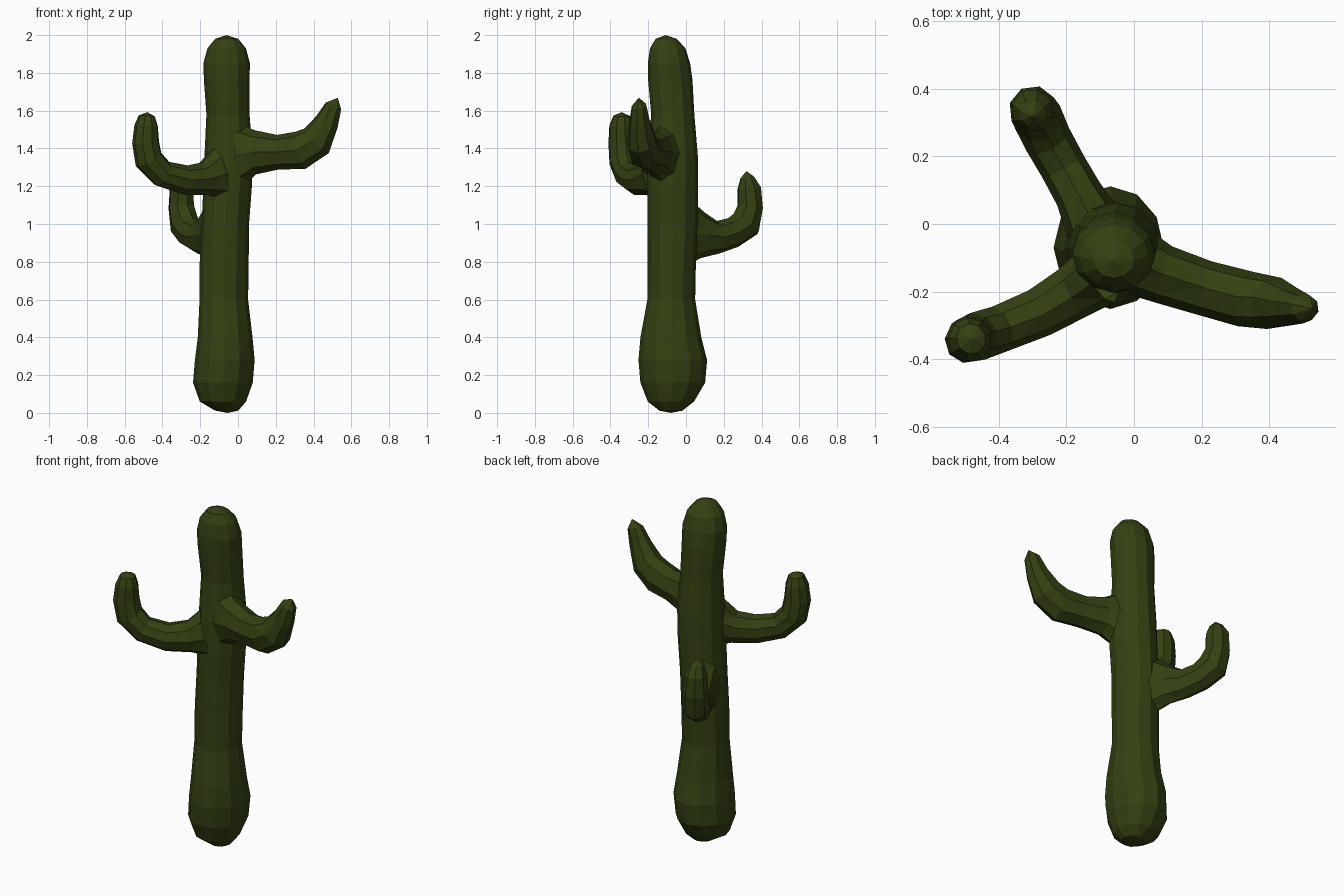
import bpy, bmesh, math
from mathutils import Vector

green = bpy.data.materials.new("cactus green")
green.diffuse_color = (0.034, 0.052, 0.006, 1)


def tube(name, rings, tip, sides, start=None, twist=0.0):
    """Faceted tube through (x, y, z, radius_a, radius_b) rings.
    radius_a lies along the bend / depth, radius_b sideways. Closed by a fan at tip."""
    pts = [Vector(r[:3]) for r in rings]
    out = pts[-1] - pts[0]
    upright = start is not None
    side = Vector((1, 0, 0)) if upright else Vector((-out.y, out.x, 0)).normalized()
    bm = bmesh.new()
    loops = []
    for i, r in enumerate(rings):
        t = pts[min(i + 1, len(pts) - 1)] - pts[max(i - 1, 0)]
        t = Vector((0, 0, 1)) if upright else t.normalized()
        up = t.cross(side).normalized()
        loop = []
        for k in range(sides):
            a = 2 * math.pi * (k + 0.5 * (i % 2) * twist) / sides
            loop.append(bm.verts.new(pts[i] + 1.02 * (side * r[4] * math.cos(a) + up * r[3] * math.sin(a))))
        loops.append(loop)
    for a, b in zip(loops, loops[1:]):
        for k in range(sides):
            n = (k + 1) % sides
            bm.faces.new((a[k], a[n], b[n], b[k]))
    ends = [(loops[-1], tip)] + ([(loops[0], start)] if upright else [])
    for loop, p in ends:
        v = bm.verts.new(p)
        for k in range(sides):
            bm.faces.new((loop[k], loop[(k + 1) % sides], v))
    bmesh.ops.recalc_face_normals(bm, faces=bm.faces)
    bmesh.ops.triangulate(bm, faces=bm.faces)
    mesh = bpy.data.meshes.new(name)
    bm.to_mesh(mesh)
    bm.free()
    mesh.materials.append(green)
    obj = bpy.data.objects.new(name, mesh)
    bpy.context.collection.objects.link(obj)
    return obj


# Trunk: swollen foot, slim waist, rounded head
tube("trunk", [
    (-0.06, -0.08, 0.012, 0.06, 0.06),
    (-0.08, -0.08, 0.06, 0.12, 0.12),
    (-0.08, -0.07, 0.16, 0.168, 0.155),
    (-0.07, -0.07, 0.28, 0.178, 0.155),
    (-0.068, -0.08, 0.40, 0.158, 0.142),
    (-0.075, -0.078, 0.60, 0.124, 0.126),
    (-0.073, -0.075, 0.80, 0.125, 0.127),
    (-0.067, -0.07, 1.00, 0.13, 0.123),
    (-0.055, -0.07, 1.20, 0.132, 0.126),
    (-0.05, -0.07, 1.36, 0.13, 0.125),
    (-0.053, -0.07, 1.58, 0.112, 0.112),
    (-0.06, -0.083, 1.76, 0.115, 0.118),
    (-0.06, -0.09, 1.85, 0.11, 0.121),
    (-0.06, -0.097, 1.93, 0.092, 0.10),
    (-0.06, -0.105, 1.98, 0.055, 0.06),
], (-0.06, -0.107, 2.0), 12, start=(-0.055, -0.08, 0.0))

# Left arm, reaching forward
tube("left_arm", [
    (-0.10, -0.145, 1.265, 0.14, 0.095),
    (-0.18, -0.20, 1.24, 0.088, 0.082),
    (-0.28, -0.26, 1.232, 0.078, 0.074),
    (-0.40, -0.31, 1.265, 0.072, 0.07),
    (-0.472, -0.335, 1.34, 0.076, 0.072),
    (-0.488, -0.342, 1.43, 0.072, 0.068),
    (-0.485, -0.342, 1.52, 0.062, 0.065),
    (-0.482, -0.34, 1.572, 0.043, 0.045),
], (-0.48, -0.34, 1.592), 9)

# Right arm, highest and pointed outward
tube("right_arm", [
    (0.01, -0.11, 1.37, 0.17, 0.10),
    (0.09, -0.15, 1.38, 0.115, 0.085),
    (0.21, -0.19, 1.38, 0.09, 0.08),
    (0.33, -0.222, 1.39, 0.10, 0.082),
    (0.415, -0.235, 1.44, 0.092, 0.077),
    (0.47, -0.245, 1.54, 0.065, 0.055),
    (0.505, -0.248, 1.625, 0.045, 0.04),
], (0.528, -0.25, 1.668), 8)

# Back arm, lowest and shortest
tube("back_arm", [
    (-0.12, 0.00, 0.95, 0.18, 0.085),
    (-0.165, 0.09, 0.94, 0.118, 0.07),
    (-0.21, 0.17, 0.93, 0.085, 0.068),
    (-0.255, 0.25, 0.955, 0.08, 0.07),
    (-0.285, 0.315, 1.00, 0.088, 0.073),
    (-0.30, 0.34, 1.09, 0.068, 0.07),
    (-0.30, 0.335, 1.19, 0.065, 0.06),
    (-0.30, 0.325, 1.245, 0.038, 0.038),
], (-0.30, 0.32, 1.28), 8)
